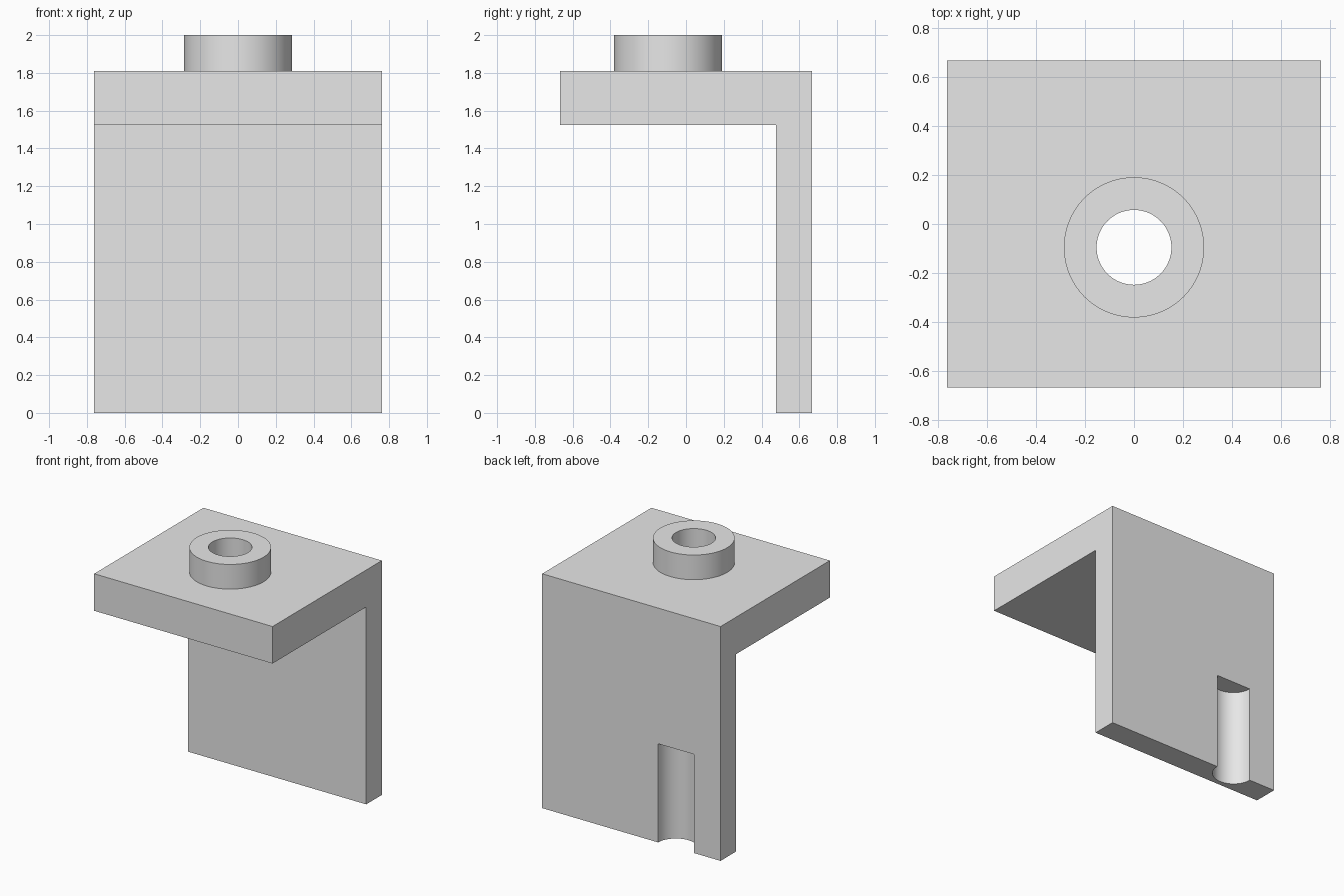
import bpy
import bmesh
from math import radians

default_cube = bpy.data.objects.get("Cube")
if default_cube:
    bpy.data.objects.remove(default_cube, do_unlink=True)

U = 2 / 21                          # grid unit: the model is 21 units tall
HALF_WIDTH, HALF_DEPTH = 8, 7
PLATE_BOTTOM, PLATE_TOP, STUD_TOP = 16, 19, 21
WALL = 2
STUD_Y, STUD_RADIUS, HOLE_RADIUS = -1, 3, 1.6
GROOVE_X, GROOVE_HEIGHT = -4, 8

grey = bpy.data.materials.new("light grey")
grey.use_nodes = True
grey.diffuse_color = (0.8, 0.8, 0.8, 1)
grey.node_tree.nodes["Principled BSDF"].inputs["Base Color"].default_value = grey.diffuse_color


def cylinder(name, radius, x, y, bottom, top):
    bpy.ops.mesh.primitive_cylinder_add(
        vertices=96, radius=radius * U, depth=(top - bottom) * U,
        location=(x * U, y * U, (bottom + top) / 2 * U))
    obj = bpy.context.object
    obj.name = name
    obj.data.materials.append(grey)
    return obj


def combine(target, tool, operation):
    """Apply a boolean to the target and discard the tool."""
    tool.hide_render = True
    mod = target.modifiers.new(tool.name, 'BOOLEAN')
    mod.operation, mod.object, mod.solver = operation, tool, 'EXACT'
    bpy.context.view_layer.objects.active = target
    bpy.ops.object.modifier_apply(modifier=mod.name)
    bpy.data.objects.remove(tool, do_unlink=True)


# Bracket: an L-shaped side profile extruded across the width
profile = [(-HALF_DEPTH, PLATE_BOTTOM), (HALF_DEPTH - WALL, PLATE_BOTTOM),
           (HALF_DEPTH - WALL, 0), (HALF_DEPTH, 0),
           (HALF_DEPTH, PLATE_TOP), (-HALF_DEPTH, PLATE_TOP)]
bm = bmesh.new()
face = bm.faces.new([bm.verts.new((-HALF_WIDTH * U, y * U, z * U)) for y, z in profile])
side = bmesh.ops.extrude_face_region(bm, geom=[face])
moved = [v for v in side["geom"] if isinstance(v, bmesh.types.BMVert)]
bmesh.ops.translate(bm, verts=moved, vec=(2 * HALF_WIDTH * U, 0, 0))
bmesh.ops.recalc_face_normals(bm, faces=bm.faces)
mesh = bpy.data.meshes.new("bracket")
bm.to_mesh(mesh)
bm.free()
mesh.materials.append(grey)
bracket = bpy.data.objects.new("bracket", mesh)
bpy.context.collection.objects.link(bracket)

# Stud on top, then the hole through stud and plate
combine(bracket, cylinder("stud", STUD_RADIUS, 0, STUD_Y, PLATE_TOP - 1, STUD_TOP), 'UNION')
combine(bracket, cylinder("hole", HOLE_RADIUS, 0, STUD_Y, PLATE_BOTTOM - 1, STUD_TOP + 1), 'DIFFERENCE')

# Half-round groove in the lower back of the wall
combine(bracket, cylinder("groove", HOLE_RADIUS, GROOVE_X, HALF_DEPTH, -1, GROOVE_HEIGHT), 'DIFFERENCE')

# Smooth the round walls, keep edges sharp
bpy.ops.object.select_all(action='DESELECT')
bracket.select_set(True)
bpy.context.view_layer.objects.active = bracket
bpy.ops.object.shade_smooth_by_angle(angle=radians(30))
